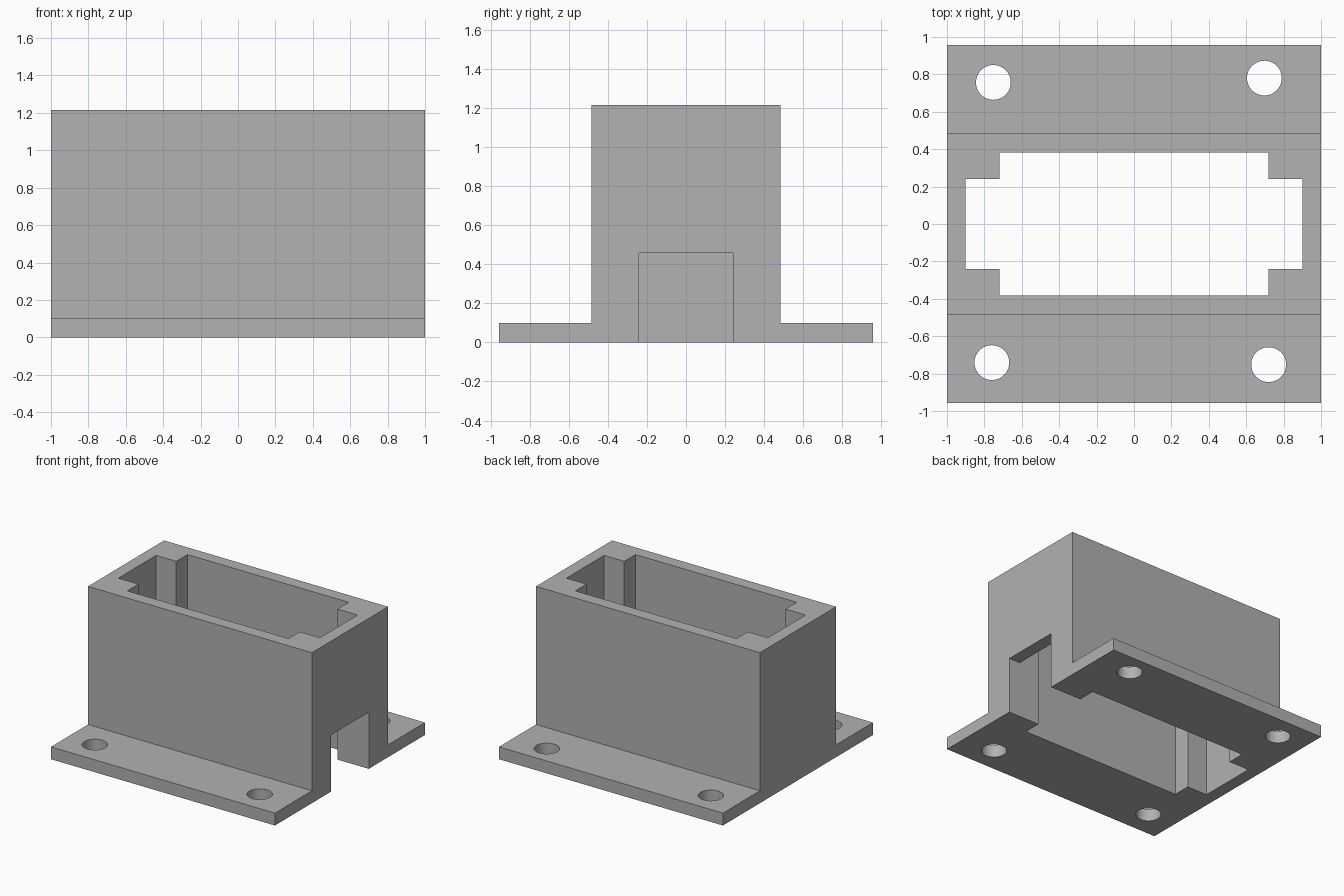
import bpy
import bmesh
from mathutils import Vector
from math import radians

cube = bpy.data.objects.get("Cube")
if cube:
    bpy.data.objects.remove(cube, do_unlink=True)

grey = bpy.data.materials.new("plain grey")
grey.use_nodes = True
grey.diffuse_color = (0.445, 0.445, 0.445, 1)
grey.node_tree.nodes["Principled BSDF"].inputs["Base Color"].default_value = grey.diffuse_color


def prism(name, points, push):
    """Extrude a closed outline along a vector."""
    bm = bmesh.new()
    face = bm.faces.new([bm.verts.new(p) for p in points])
    extruded = bmesh.ops.extrude_face_region(bm, geom=[face])["geom"]
    verts = [v for v in extruded if isinstance(v, bmesh.types.BMVert)]
    bmesh.ops.translate(bm, verts=verts, vec=Vector(push))
    bmesh.ops.recalc_face_normals(bm, faces=bm.faces)
    mesh = bpy.data.meshes.new(name)
    bm.to_mesh(mesh)
    bm.free()
    mesh.materials.append(grey)
    obj = bpy.data.objects.new(name, mesh)
    bpy.context.collection.objects.link(obj)
    return obj


def cut(target, cutter):
    """Subtract the cutter from the target, then discard it."""
    cutter.hide_render = True
    mod = target.modifiers.new("cut", 'BOOLEAN')
    mod.operation = 'DIFFERENCE'
    mod.solver = 'EXACT'
    mod.object = cutter
    bpy.context.view_layer.objects.active = target
    bpy.ops.object.modifier_apply(modifier=mod.name)
    bpy.data.objects.remove(cutter, do_unlink=True)


# Housing with mounting flanges: stepped profile extruded along x
flange_y, wall_y, flange_z, top_z = 0.957, 0.485, 0.1, 1.215
half = [(flange_y, 0), (flange_y, flange_z), (wall_y, flange_z), (wall_y, top_z)]
profile = half + [(-y, z) for y, z in reversed(half)]
housing = prism("flanged_housing", [(-1, y, z) for y, z in profile], (2, 0, 0))

# Cross-shaped opening through the full height
end_x, side_x, end_y, side_y = 0.9, 0.72, 0.24, 0.383
corner = [(end_x, end_y), (side_x, end_y), (side_x, side_y)]
right = corner + [(-x, y) for x, y in reversed(corner)]
outline = right + [(-x, -y) for x, y in right]
cut(housing, prism("opening_cutter", [(x, y, -0.1) for x, y in outline], (0, 0, 1.5)))

# Cable notch through one end wall
notch = [(0.8, -end_y, -0.1), (0.8, end_y, -0.1), (0.8, end_y, 0.457), (0.8, -end_y, 0.457)]
cut(housing, prism("notch_cutter", notch, (0.4, 0, 0)))

# Screw holes in the flanges
for x, y in [(-0.752, 0.757), (0.697, 0.78), (-0.76, -0.741), (0.72, -0.752)]:
    bpy.ops.mesh.primitive_cylinder_add(vertices=48, radius=0.093, depth=0.4, location=(x, y, 0.05))
    cut(housing, bpy.context.object)

bpy.ops.object.select_all(action='DESELECT')
housing.select_set(True)
bpy.context.view_layer.objects.active = housing
bpy.ops.object.shade_smooth_by_angle(angle=radians(30))
